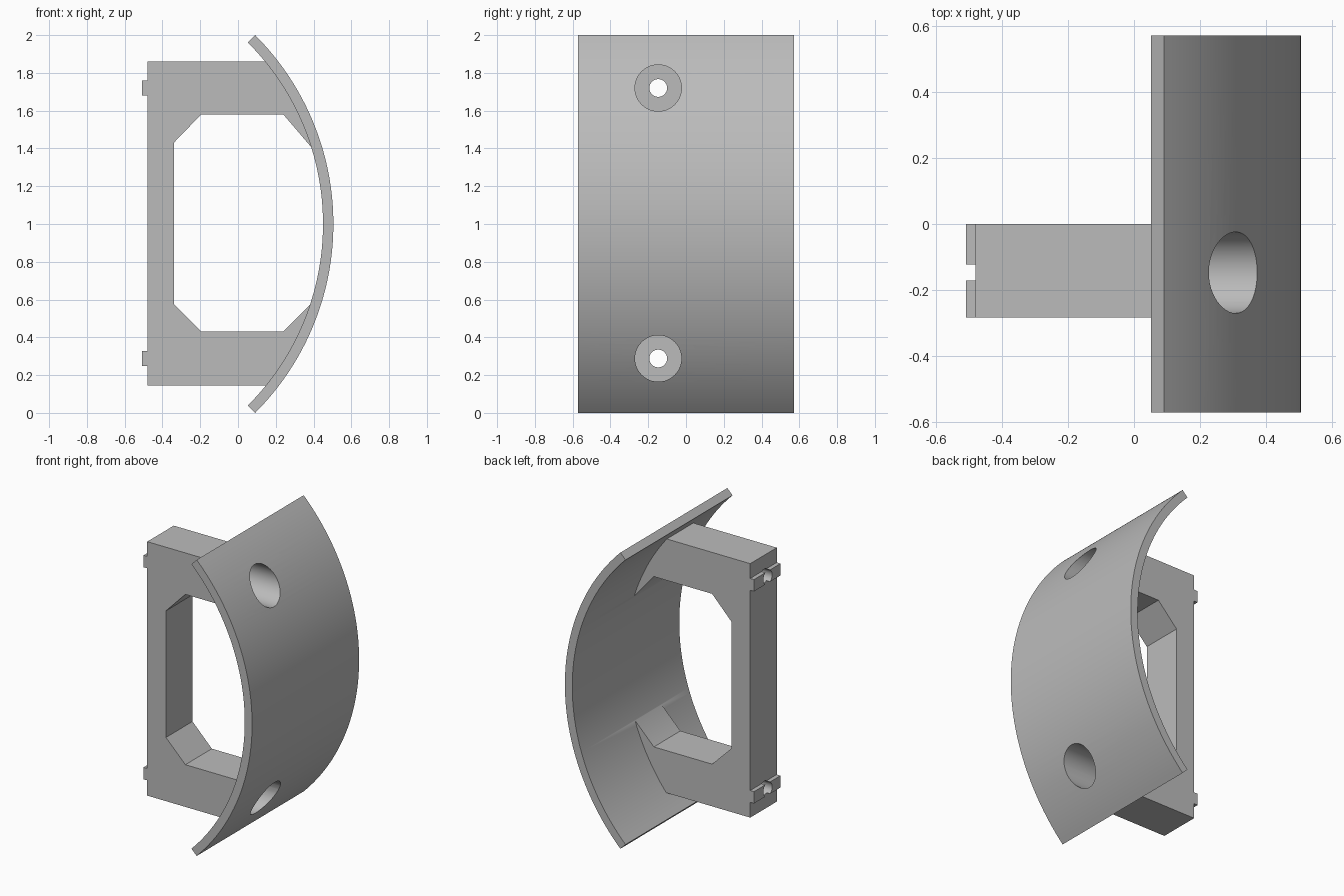
import bpy
import bmesh
import math
from mathutils import Matrix

cube = bpy.data.objects.get("Cube")
if cube:
    bpy.data.objects.remove(cube, do_unlink=True)

grey = bpy.data.materials.new("plain_grey")
grey.use_nodes = True
colour = (0.5, 0.5, 0.5, 1)
grey.diffuse_color = colour
grey.node_tree.nodes["Principled BSDF"].inputs["Base Color"].default_value = colour

ARC_X, OUTER, INNER = -0.909, 1.414, 1.359   # plate arc centre and radii
HOLE_Y = -0.147
HOLE_Z = (0.288, 1.72)


def make_object(name, bm):
    bmesh.ops.recalc_face_normals(bm, faces=bm.faces)
    mesh = bpy.data.meshes.new(name)
    bm.to_mesh(mesh)
    bm.free()
    mesh.materials.append(grey)
    obj = bpy.data.objects.new(name, mesh)
    bpy.context.collection.objects.link(obj)
    return obj


def extrude_profile(name, points, y0, y1):
    """Extrude an x-z outline along y."""
    bm = bmesh.new()
    face = bm.faces.new([bm.verts.new((x, y0, z)) for x, z in points])
    new = bmesh.ops.extrude_face_region(bm, geom=[face])["geom"]
    verts = [v for v in new if isinstance(v, bmesh.types.BMVert)]
    bmesh.ops.translate(bm, verts=verts, vec=(0, y1 - y0, 0))
    return make_object(name, bm)


def cylinder_x(name, radius, x0, x1, z):
    """Cylinder along x, used as a hole cutter."""
    bm = bmesh.new()
    place = Matrix.Translation(((x0 + x1) / 2, HOLE_Y, z)) @ Matrix.Rotation(math.pi / 2, 4, "Y")
    bmesh.ops.create_cone(bm, cap_ends=True, segments=48, radius1=radius,
                          radius2=radius, depth=x1 - x0, matrix=place)
    obj = make_object(name, bm)
    obj.hide_render = True
    return obj


def combine(target, tool, operation):
    """Apply a boolean and discard the tool."""
    mod = target.modifiers.new(operation, "BOOLEAN")
    mod.operation = operation
    mod.solver = "EXACT"
    mod.object = tool
    bpy.context.view_layer.objects.active = target
    bpy.ops.object.modifier_apply(modifier=mod.name)
    bpy.data.objects.remove(tool, do_unlink=True)


def arc(radius, steps=64):
    angles = [math.radians(-45 + 90 * i / steps) for i in range(steps + 1)]
    return [(ARC_X + radius * math.cos(a), 1 + radius * math.sin(a)) for a in angles]


# Curved plate
body = extrude_profile("curved_plate_bracket", arc(OUTER) + arc(INNER)[::-1], -0.571, 0.571)

# C-shaped mount with a chamfered window, its ends buried in the plate
mount = extrude_profile("mount", [
    (-0.48, 0.145), (0.18, 0.145), (0.33, 0.38), (0.395, 0.585), (0.24, 0.43),
    (-0.195, 0.43), (-0.34, 0.575), (-0.34, 1.43), (-0.195, 1.58), (0.24, 1.58),
    (0.404, 1.388), (0.33, 1.62), (0.18, 1.86), (-0.48, 1.86)], -0.283, 0)

# Locating ribs on the mounting face
for z in HOLE_Z:
    rib = extrude_profile("rib", [(-0.508, z - 0.04), (-0.46, z - 0.04),
                                  (-0.46, z + 0.04), (-0.508, z + 0.04)], -0.283, 0)
    combine(mount, rib, "UNION")
combine(body, mount, "UNION")

# Screw holes with deep counterbores from the plate side
for z in HOLE_Z:
    combine(body, cylinder_x("counterbore", 0.123, -0.34, 0.7, z), "DIFFERENCE")
    combine(body, cylinder_x("screw_hole", 0.047, -0.7, 0.1, z), "DIFFERENCE")

bpy.ops.object.select_all(action="DESELECT")
body.select_set(True)
bpy.context.view_layer.objects.active = body
bpy.ops.object.shade_smooth_by_angle(angle=math.radians(30))
